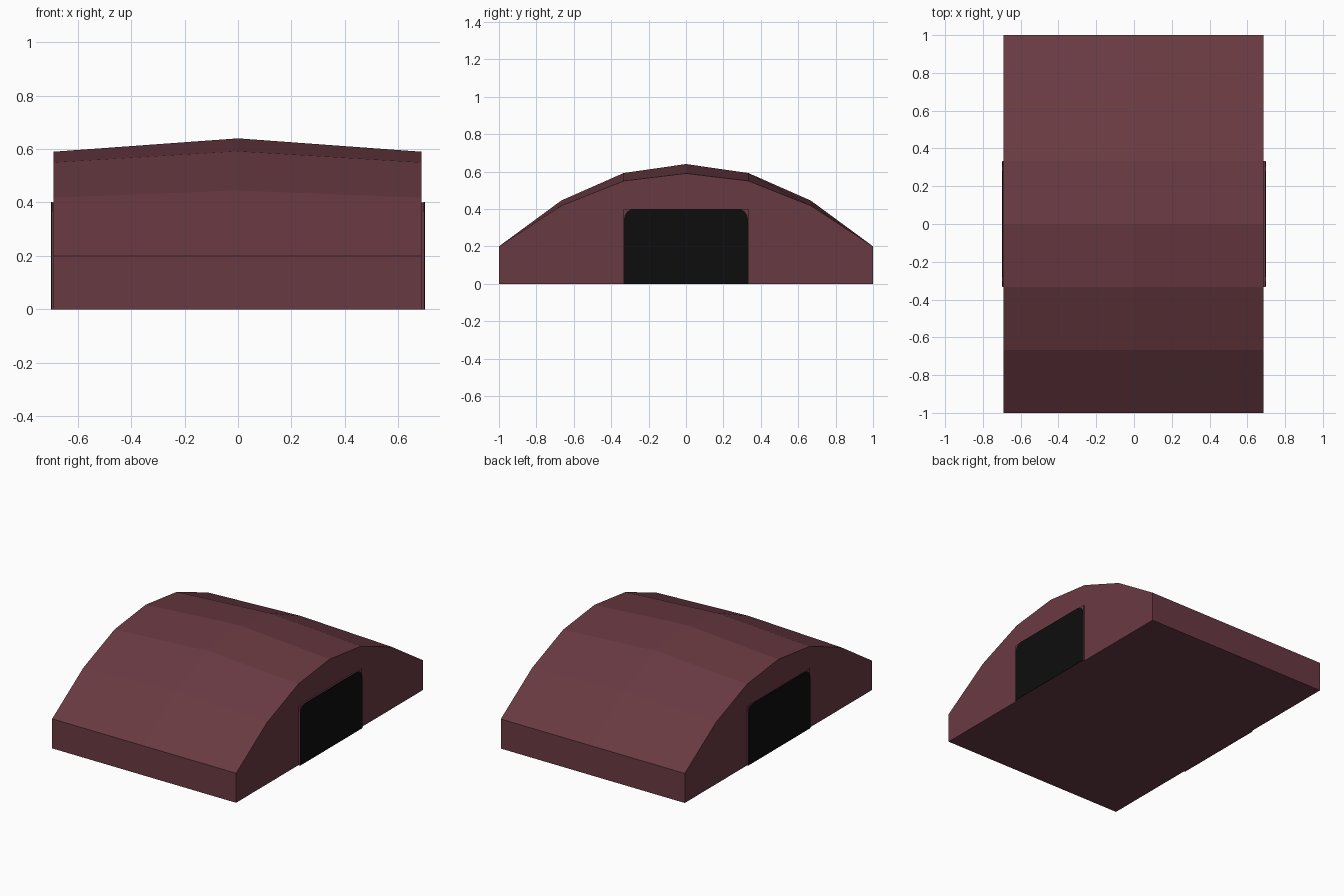
import bpy, bmesh, math

if "Cube" in bpy.data.objects:
    bpy.data.objects.remove(bpy.data.objects["Cube"])


def material(name, rgb):
    m = bpy.data.materials.new(name)
    m.diffuse_color = (*rgb, 1)
    m.use_nodes = True
    m.node_tree.nodes["Principled BSDF"].inputs["Base Color"].default_value = m.diffuse_color
    return m


MAROON = material("maroon", (0.141, 0.042, 0.054))
BLACK = material("black", (0.004, 0.004, 0.004))


def loft(name, sections, mats):
    """Skin equal-length closed cross-sections and cap both ends."""
    bm = bmesh.new()
    rings = [[bm.verts.new(p) for p in s] for s in sections]
    n = len(rings[0])
    for a, b in zip(rings, rings[1:]):
        for i in range(n):
            j = (i + 1) % n
            bm.faces.new((a[i], a[j], b[j], b[i]))
    bm.faces.new(rings[0])
    bm.faces.new(rings[-1])
    bmesh.ops.recalc_face_normals(bm, faces=bm.faces)
    mesh = bpy.data.meshes.new(name)
    bm.to_mesh(mesh)
    bm.free()
    for m in mats:
        mesh.materials.append(m)
    ob = bpy.data.objects.new(name, mesh)
    bpy.context.collection.objects.link(ob)
    return ob


# Arched hut: three cross-sections, the middle one crowned
def arch(x, heights):
    full = heights[:0:-1] + heights
    top = [(x, -1 + i / 3, z) for i, z in enumerate(full)]
    return [(x, -1, 0)] + top + [(x, 1, 0)]


END = [0.59, 0.55, 0.418, 0.2]
MID = [0.64, 0.592, 0.445, 0.2]
loft("hut_shell", [arch(-0.691, END), arch(0, MID), arch(0.686, END)], [MAROON])


# Door panels on both ends: thin maroon plate with a rounded black opening
def rounded_door(x, half, height, r):
    pts = [(x, -half, 0.0)]
    for cy, start in ((-half + r, 180), (half - r, 90)):
        for k in range(5):
            a = math.radians(start - k * 22.5)
            pts.append((x, cy + r * math.cos(a), height - r + r * math.sin(a)))
    return pts + [(x, half, 0.0)]


def plate(x):
    return [(x, -0.333, 0), (x, -0.333, 0.4), (x, 0.333, 0.4), (x, 0.333, 0)]


for side, s, wall in (("left", -1, 0.691), ("right", 1, 0.686)):
    loft(side + "_door_frame", [plate(s * wall), plate(s * 0.696)], [MAROON])
    loft(side + "_door_opening",
         [rounded_door(s * 0.694, 0.331, 0.401, 0.055),
          rounded_door(s * 0.699, 0.331, 0.401, 0.055)], [BLACK])
